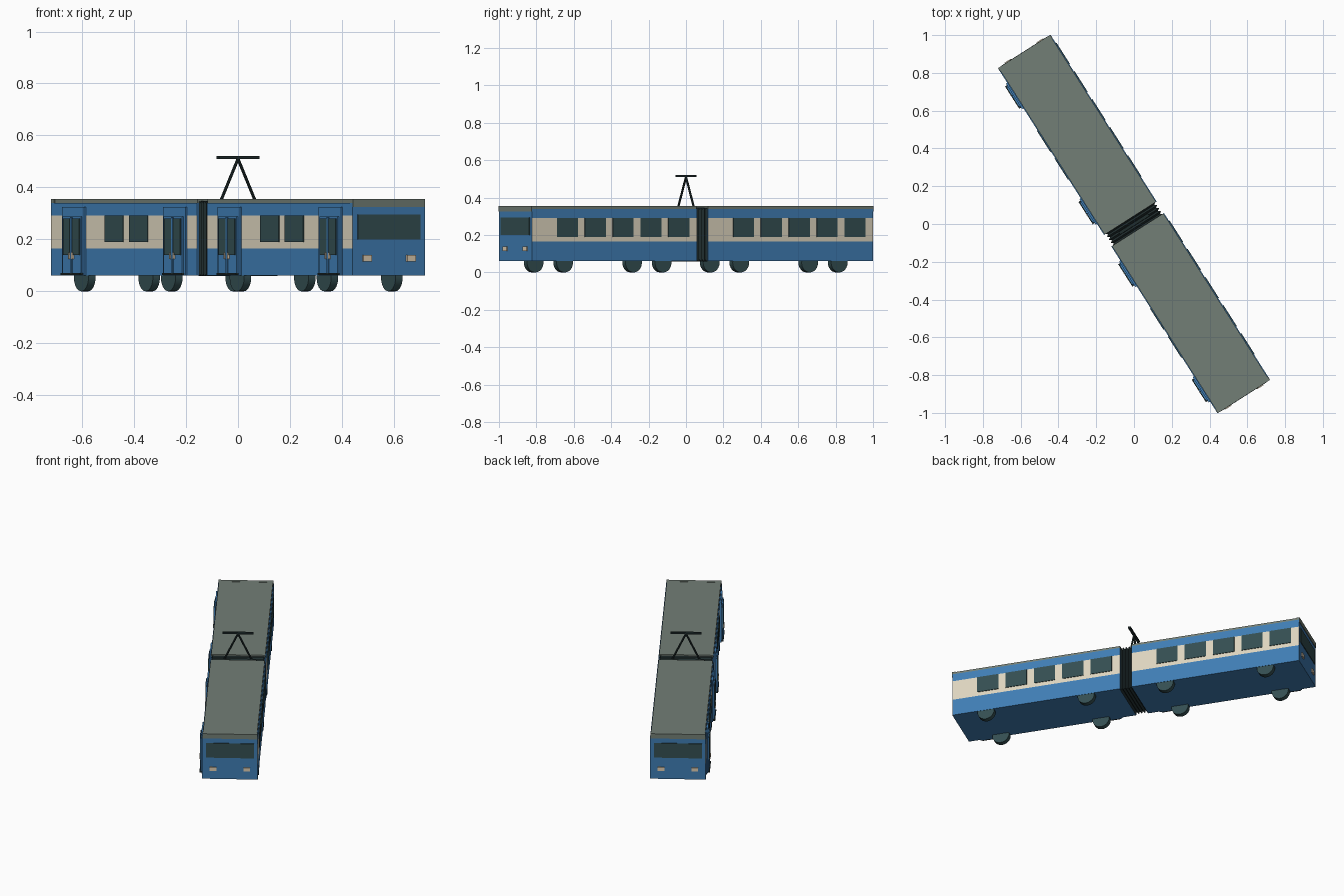
import bpy, bmesh, math
from mathutils import Matrix, Vector

if "Cube" in bpy.data.objects:
    bpy.data.objects.remove(bpy.data.objects["Cube"])

HEADING = Matrix.Rotation(math.radians(32.47), 4, 'Z')  # the tram stands diagonally
HALF_W, LENGTH, END = 0.165, 1.044, 1.08


def mat(name, r, g, b):
    m = bpy.data.materials.new(name)
    m.diffuse_color = (r, g, b, 1)
    m.use_nodes = True
    m.node_tree.nodes["Principled BSDF"].inputs["Base Color"].default_value = m.diffuse_color
    return m


BLUE = mat("blue_paint", 0.05, 0.205, 0.455)
CREAM = mat("cream_paint", 0.73, 0.665, 0.52)
GREY = mat("roof_grey", 0.17, 0.21, 0.18)
GLASS = mat("dark_glass", 0.034, 0.077, 0.083)
BLACK = mat("dark_rubber", 0.014, 0.026, 0.027)
LAMP = mat("lamp_beige", 0.75, 0.62, 0.45)


def finish(name, bm, *mats):
    bmesh.ops.recalc_face_normals(bm, faces=bm.faces)
    bm.transform(HEADING)
    me = bpy.data.meshes.new(name)
    bm.to_mesh(me)
    bm.free()
    for m in mats:
        me.materials.append(m)
    ob = bpy.data.objects.new(name, me)
    bpy.context.collection.objects.link(ob)
    return ob


def add_box(bm, x0, x1, y0, y1, z0, z1):
    size = Matrix.Diagonal((x1 - x0, y1 - y0, z1 - z0, 1))
    pos = Matrix.Translation(((x0 + x1) / 2, (y0 + y1) / 2, (z0 + z1) / 2))
    bmesh.ops.create_cube(bm, size=1, matrix=pos @ size)


def boxes(name, material, *dims):
    bm = bmesh.new()
    for d in dims:
        add_box(bm, *d)
    return finish(name, bm, material)


def rod(bm, a, b, radius):
    a, b = Vector(a), Vector(b)
    turn = (b - a).to_track_quat('Z', 'Y').to_matrix().to_4x4()
    bmesh.ops.create_cone(bm, cap_ends=True, segments=8, radius1=radius, radius2=radius,
                          depth=(b - a).length,
                          matrix=Matrix.Translation((a + b) / 2) @ turn)


def car_body(name, y0):
    # painted shell: blue with a cream band on both long sides
    bm = bmesh.new()
    add_box(bm, -HALF_W, HALF_W, y0, y0 + LENGTH, 0.06, 0.34)
    for z in (0.165, 0.292):
        bmesh.ops.bisect_plane(bm, geom=bm.verts[:] + bm.edges[:] + bm.faces[:],
                               plane_co=(0, 0, z), plane_no=(0, 0, 1))
    bmesh.ops.recalc_face_normals(bm, faces=bm.faces)
    for f in bm.faces:
        if abs(f.normal.x) > 0.9 and 0.165 < f.calc_center_median().z < 0.292:
            f.material_index = 1
    finish(name, bm, BLUE, CREAM)


def wheels(name, y0):
    bm = bmesh.new()
    for off in (0.208, 0.832):
        for s in (-1, 1):
            bmesh.ops.create_cone(
                bm, cap_ends=True, segments=24, radius1=0.052, radius2=0.052, depth=0.032,
                matrix=Matrix.Translation((s * 0.147, y0 + off, 0.052)) @ Matrix.Rotation(math.pi / 2, 4, 'Y'))
    ob = finish(name, bm, GLASS)
    for p in ob.data.polygons:
        p.use_smooth = len(p.vertices) == 4
    ob.data.set_sharp_from_angle(angle=math.radians(40))


def door(name, yc):
    x = -HALF_W
    # projecting frame with centre post and lower panels
    boxes(name + "_frame", BLUE,
          (x - 0.014, x, yc - 0.066, yc + 0.066, 0.07, 0.287),
          (x - 0.019, x, yc - 0.005, yc + 0.005, 0.07, 0.285),
          (x - 0.008, x, yc - 0.08, yc + 0.08, 0.06, 0.325))
    boxes(name + "_glass", GLASS,
          *[(x - 0.018, x - 0.012, yc + s * 0.033 - 0.025, yc + s * 0.033 + 0.025, 0.14, 0.28)
            for s in (-1, 1)])
    boxes(name + "_handles", LAMP,
          *[(x - 0.022, x - 0.012, yc + s * 0.012 - 0.003, yc + s * 0.012 + 0.003, 0.125, 0.15)
            for s in (-1, 1)])
    boxes(name + "_step", BLACK, (x - 0.02, x, yc - 0.07, yc + 0.07, 0.062, 0.071))


for car, y0, end in (("front", -END, -1), ("rear", END - LENGTH, 1)):
    car_body(car + "_car_body", y0)
    wheels(car + "_wheels", y0)

    # roof slab and fascia over the driver's window
    boxes(car + "_roof", GREY, (-0.161, 0.161, y0, y0 + LENGTH, 0.34, 0.355))
    ye = end * END
    lo, hi = sorted((ye - end * 0.02, ye + end * 0.003))
    boxes(car + "_fascia", GREY, (-0.164, 0.164, lo, hi, 0.325, 0.356))

    # side windows: five on the right, two between the doors on the left
    w, t = 0.066, 0.004
    right = [y0 + 0.222 + 0.1765 * i for i in range(5)]
    left = [y0 + 0.415, y0 + 0.59]
    boxes(car + "_side_windows", GLASS,
          *[(HALF_W - t, HALF_W + t, y - w, y + w, 0.19, 0.291) for y in right],
          *[(-HALF_W - t, -HALF_W + t, y - w, y + w, 0.19, 0.291) for y in left])

    # windscreen and lamps on the outer end
    lo, hi = sorted((ye - end * 0.004, ye + end * 0.004))
    boxes(car + "_windscreen", GLASS, (-0.142, 0.142, lo, hi, 0.2, 0.295))
    lo, hi = sorted((ye - end * 0.004, ye + end * 0.008))
    boxes(car + "_lamps", LAMP,
          *[(s * 0.1 - 0.02, s * 0.1 + 0.02, lo, hi, 0.115, 0.139) for s in (-1, 1)])

    for label, off in (("first", 0.15), ("second", 0.875)):
        door(f"{car}_{label}_door", y0 + off)

# folded bellows joining the two cars
bm = bmesh.new()
rings = []
for i in range(9):
    y = -0.037 + 0.074 * i / 8
    d = 0.012 * (i % 2)
    rings.append([bm.verts.new((x, y, z)) for x, z in (
        (-0.157 + d, 0.058 + d), (0.157 - d, 0.058 + d), (0.157 - d, 0.347 - d), (-0.157 + d, 0.347 - d))])
for a, b in zip(rings, rings[1:]):
    for k in range(4):
        bm.faces.new((a[k], a[(k + 1) % 4], b[(k + 1) % 4], b[k]))
bm.faces.new(rings[0])
bm.faces.new(rings[-1])
finish("bellows", bm, BLACK)

# current collector above the joint
bm = bmesh.new()
for s in (-1, 1):
    rod(bm, (s * 0.08, 0, 0.345), (0, 0, 0.51), 0.006)
add_box(bm, -0.092, 0.092, -0.008, 0.008, 0.51, 0.52)
finish("current_collector", bm, BLACK)
